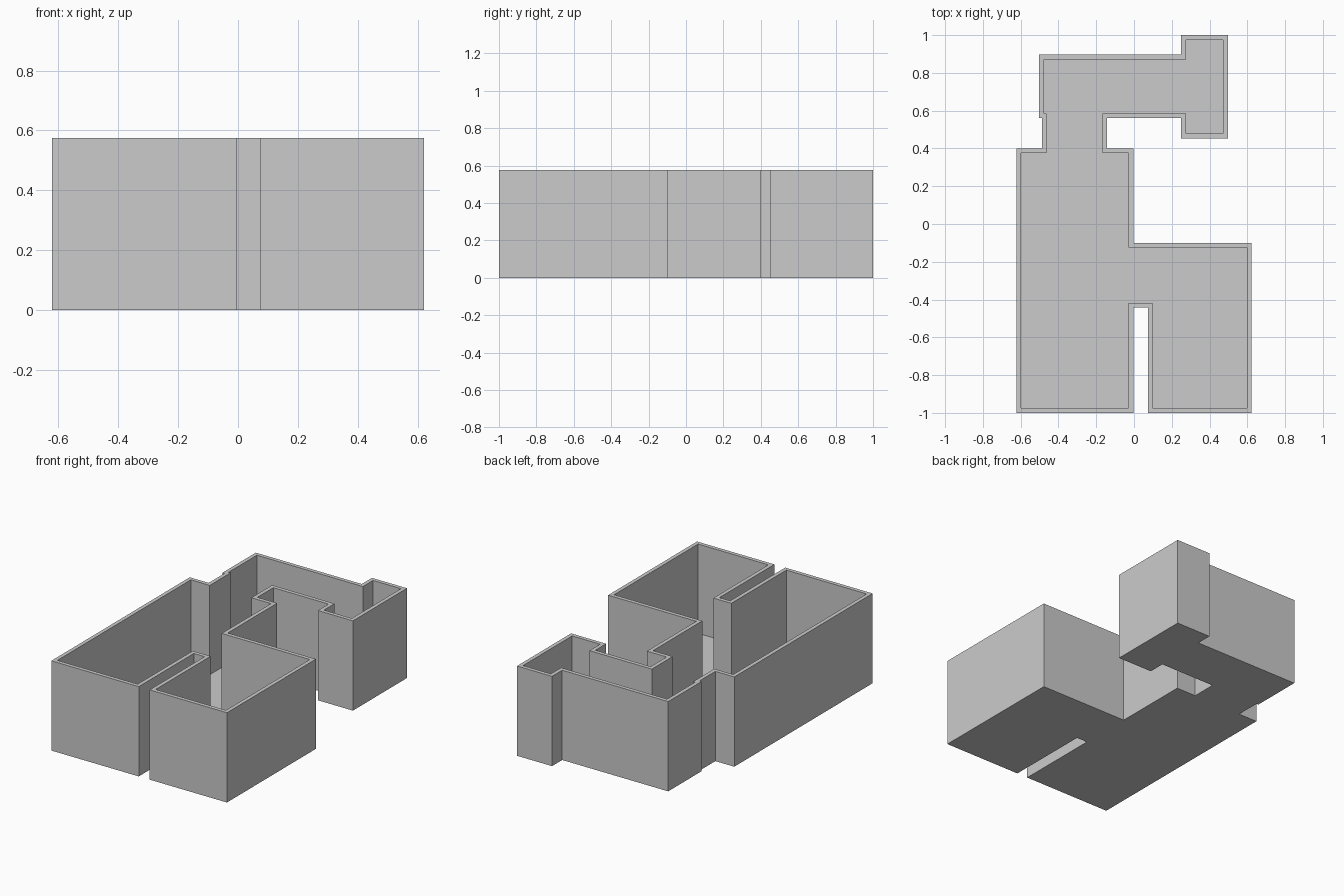
import bpy
import bmesh

cube = bpy.data.objects.get("Cube")
if cube:
    bpy.data.objects.remove(cube, do_unlink=True)

HEIGHT, FLOOR, WALL = 0.575, 0.003, 0.025

# Outer outline of the house plan, counter-clockwise
OUTLINE = [
    (-0.622, -1), (-0.003, -1), (-0.003, -0.443), (0.074, -0.443),
    (0.074, -1), (0.622, -1), (0.622, -0.1), (-0.003, -0.1),
    (-0.003, 0.4), (-0.143, 0.4), (-0.143, 0.561), (0.249, 0.561),
    (0.249, 0.453), (0.497, 0.453), (0.497, 1), (0.249, 1),
    (0.249, 0.897), (-0.502, 0.897), (-0.502, 0.561), (-0.488, 0.561),
    (-0.488, 0.4), (-0.622, 0.4),
]

grey = bpy.data.materials.new("plaster_grey")
grey.use_nodes = True
colour = (0.6, 0.6, 0.6, 1)
grey.diffuse_color = colour
grey.node_tree.nodes["Principled BSDF"].inputs["Base Color"].default_value = colour


def extruded_plan(name, bottom, top, wall=None):
    """Raise the outline; with a wall width, keep only the rim."""
    bm = bmesh.new()
    plan = bm.faces.new([bm.verts.new((x, y, bottom)) for x, y in OUTLINE])
    bm.normal_update()
    if wall:
        bmesh.ops.inset_region(bm, faces=[plan], thickness=wall,
                               use_boundary=True, use_even_offset=True)
        bmesh.ops.delete(bm, geom=[plan], context='FACES')
    raised = bmesh.ops.extrude_face_region(bm, geom=bm.faces[:], use_keep_orig=True)
    verts = [g for g in raised["geom"] if isinstance(g, bmesh.types.BMVert)]
    bmesh.ops.translate(bm, verts=verts, vec=(0, 0, top - bottom))
    bmesh.ops.recalc_face_normals(bm, faces=bm.faces[:])
    mesh = bpy.data.meshes.new(name)
    bm.to_mesh(mesh)
    bm.free()
    mesh.materials.append(grey)
    obj = bpy.data.objects.new(name, mesh)
    bpy.context.collection.objects.link(obj)


# Thin floor slab and the walls standing on it
extruded_plan("floor", 0, FLOOR)
extruded_plan("walls", FLOOR, HEIGHT, WALL)
